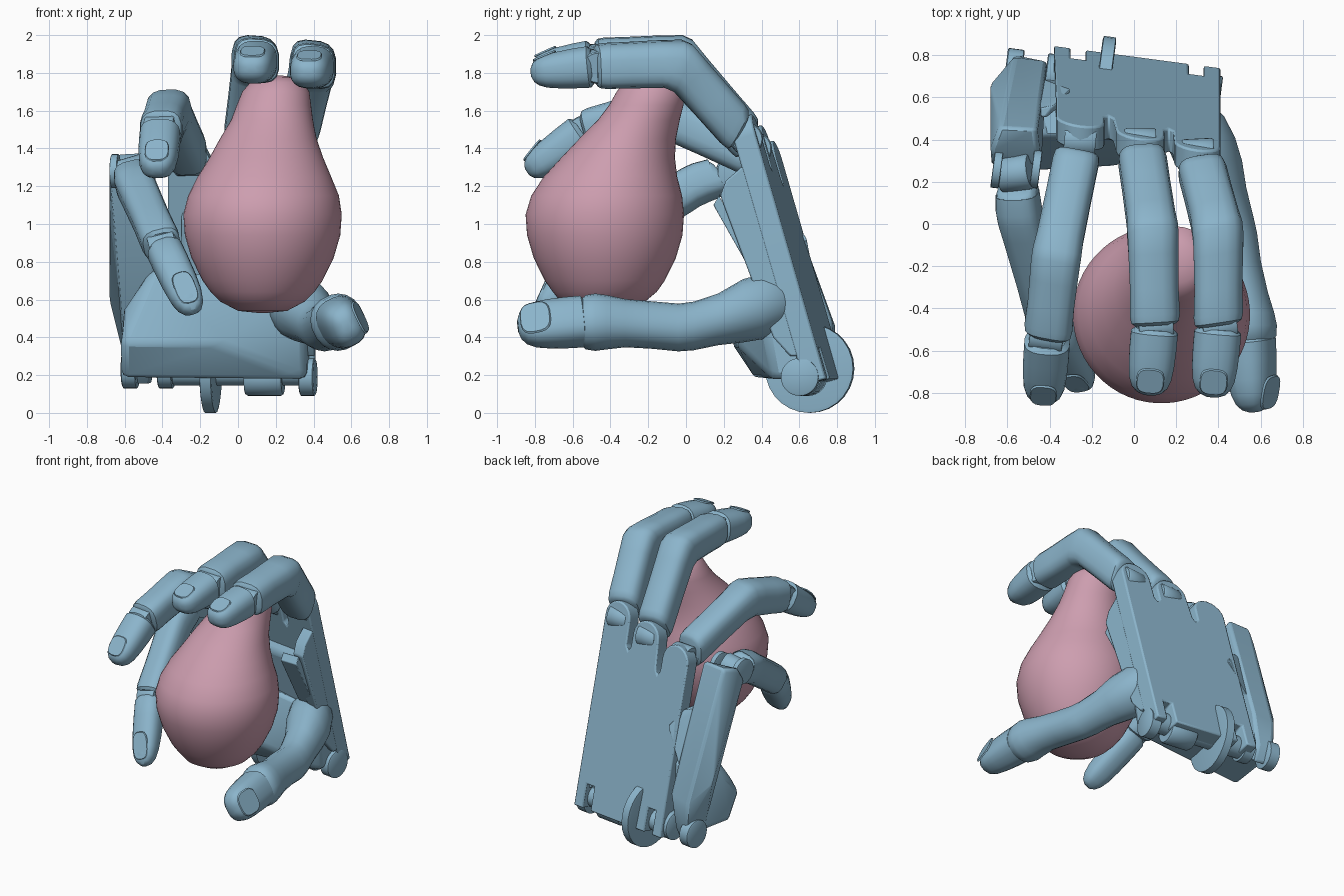
import bpy, bmesh, math
from mathutils import Vector as V

cube = bpy.data.objects.get("Cube")
if cube:
    bpy.data.objects.remove(cube)


def material(name, color):
    m = bpy.data.materials.new(name)
    m.use_nodes = True
    m.diffuse_color = color
    m.node_tree.nodes["Principled BSDF"].inputs["Base Color"].default_value = color
    return m


BLUE = material("steel blue", (0.26, 0.46, 0.60, 1))
PINK = material("dusty pink", (0.61, 0.34, 0.43, 1))


def finish(name, bm, mat=BLUE, angle=38):
    bmesh.ops.recalc_face_normals(bm, faces=bm.faces)
    me = bpy.data.meshes.new(name)
    bm.to_mesh(me)
    bm.free()
    me.materials.append(mat)
    me.shade_smooth()
    me.set_sharp_from_angle(angle=math.radians(angle))
    ob = bpy.data.objects.new(name, me)
    bpy.context.collection.objects.link(ob)
    return ob


def bevel(ob, width, segments=2):
    mod = ob.modifiers.new("soft edges", "BEVEL")
    mod.width, mod.segments = width, segments
    mod.limit_method = "ANGLE"
    return ob


def loft(name, rings, side, mat=BLUE, sides=20, power=2.0):
    """Skin rings of (centre, half width, half height, up)."""
    bm = bmesh.new()
    loops = []
    for c, rx, ry, up in rings:
        loop = []
        for i in range(sides):
            a = 2 * math.pi * (i + 0.5) / sides
            x, y = math.cos(a), math.sin(a)
            x = math.copysign(abs(x) ** (2 / power), x) * rx
            y = math.copysign(abs(y) ** (2 / power), y) * ry
            loop.append(bm.verts.new(V(c) + side * x + up * y))
        loops.append(loop)
    for a, b in zip(loops, loops[1:]):
        for i in range(sides):
            j = (i + 1) % sides
            bm.faces.new((a[i], a[j], b[j], b[i]))
    bm.faces.new(loops[0])
    bm.faces.new(loops[-1])
    return finish(name, bm, mat)


def frame(a, b, side):
    d = (b - a).normalized()
    side = (side - d * side.dot(d)).normalized()
    return d, side, d.cross(side)


def barrel(name, centre, axis, radius, width):
    axis = axis.normalized()
    s = axis.orthogonal().normalized()
    rings = [(centre + axis * width * t, radius * k, radius * k, axis.cross(s))
             for t, k in ((-.5, .92), (-.44, 1), (.44, 1), (.5, .92))]
    return loft(name, rings, s, sides=28)


def hull(name, points, soft=0.02):
    bm = bmesh.new()
    for p in points:
        bm.verts.new(p)
    res = bmesh.ops.convex_hull(bm, input=bm.verts)
    bmesh.ops.delete(bm, geom=list({g for g in res["geom_interior"]
                                    if isinstance(g, bmesh.types.BMVert)}), context="VERTS")
    bmesh.ops.dissolve_limit(bm, angle_limit=0.03, verts=bm.verts, edges=bm.edges)
    return bevel(finish(name, bm), soft)


TIP = ((0, .8), (.06, 1), (.3, 1), (.55, .97), (.75, .9), (.88, .76), (.96, .54), (1, .25))


def fingertip(name, a, b, r, side, flat=1.0, nail=1.0):
    d, s, u = frame(a, b, side)
    rings = [(a.lerp(b, t), r * k, r * k * flat * (1 - .18 * t), u) for t, k in TIP]
    loft(name + "_tip", rings, s, power=2.6)
    # Nail: a thin rounded plate lying on the back of the tip
    d2 = (d - u * .3).normalized()
    u2 = d2.cross(s)
    c = a.lerp(b, .76) + u * (r * .745 * flat)
    half, wide = (b - a).length * .2 * nail, r * .6 * nail
    loft(name + "_nail", [(c - u2 * .004, wide, half, d2),
                          (c + u2 * .005, wide * .92, half * .94, d2)], s, power=3)


def finger(name, joints, side, r):
    k, p, d, t = [V(j) for j in joints]
    side = V(side).normalized()
    d1, s, u1 = frame(k, p, side)
    d2, _, u2 = frame(p, d, side)
    barrel(name + "_knuckle", k, side, .085, .15)
    # Lower and middle segments, mitred where they bend; the collar slants back
    miter = (u1 + u2) / (1 + u1.dot(u2))
    slant = u1 + d1 * .35
    rings = [(k + d1 * .06, r * .78, r * .78, slant), (k + d1 * .075, r * .93, r * .95, slant),
             (k + d1 * .115, r * .98, r, slant), (k.lerp(p, .5), r * .98, r, u1),
             (p - d1 * .1, r, r * 1.02, u1), (p - d1 * .03, r * 1.05, r * 1.05, miter),
             (p + d2 * .03, r * 1.05, r * 1.05, miter), (p + d2 * .1, r * 1.03, r * 1.06, u2),
             (p.lerp(d, .6), r, r * 1.03, u2), (d - d2 * .05, r * 1.03, r * 1.02, u2),
             (d - d2 * .015, r * .98, r * .97, u2), (d, r * .8, r * .8, u2)]
    loft(name + "_segments", rings, s, sides=16, power=3)
    barrel(name + "_end_joint", d, s, r * .72, r * 1.4)
    fingertip(name, d + (t - d).normalized() * .015, t, r * .96, side)


# Pear: stacked rings that drift towards the stem
pear = [(.13, -.44, .53, .03), (.13, -.44, .54, .13), (.13, -.44, .59, .225),
        (.13, -.43, .64, .275), (.13, -.43, .70, .318), (.13, -.43, .82, .377),
        (.13, -.43, .94, .412), (.13, -.43, 1.05, .42), (.135, -.42, 1.15, .40),
        (.14, -.40, 1.25, .354), (.15, -.36, 1.35, .302), (.16, -.31, 1.45, .257),
        (.18, -.25, 1.55, .217), (.19, -.21, 1.63, .197), (.20, -.19, 1.70, .178),
        (.205, -.19, 1.75, .14), (.21, -.19, 1.775, .09), (.21, -.19, 1.785, .03)]
loft("pear", [((x, y, z), r, r, V((0, 1, 0))) for x, y, z, r in pear], V((1, 0, 0)), PINK, 56)

# Fingers: knuckle, middle joint, end joint, tip
finger("index", ((.305, .32, 1.45), (.40, -.04, 1.85), (.40, -.48, 1.835), (.37, -.82, 1.80)),
       (1, .05, 0), .117)
finger("middle", ((.03, .37, 1.40), (.09, -.04, 1.875), (.10, -.48, 1.865), (.07, -.81, 1.82)),
       (1, 0, 0), .117)
finger("ring", ((-.255, .40, 1.34), (-.37, -.16, 1.595), (-.41, -.53, 1.49), (-.43, -.84, 1.275)),
       (1, -.1, 0), .113)
finger("little", ((-.56, .24, 1.27), (-.545, .05, 1.21), (-.40, -.46, .885), (-.235, -.775, .535)),
       (1, .15, .3), .101)

# Thumb: one organic shaft and a broad tip
side = V((.45, 0, -.9)).normalized()
shaft = [(.27, .57, .59, .10), (.28, .51, .59, .15), (.31, .41, .565, .172), (.35, .30, .54, .165),
         (.40, .17, .495, .135), (.44, .04, .46, .127), (.46, -.04, .452, .125),
         (.48, -.18, .465, .124), (.51, -.32, .475, .126), (.525, -.42, .48, .142),
         (.53, -.48, .48, .15), (.535, -.53, .48, .142), (.54, -.57, .48, .11)]
up = V((0, -1, 0)).cross(side)
loft("thumb_shaft", [((x, y, z), r, r * .95, up) for x, y, z, r in shaft], side, power=2.2)
fingertip("thumb", V((.54, -.53, .485)), V((.575, -.89, .46)), .132, side, .92, 1.15)


# Palm frame: u across, v up the leaning plate, w out of the back
def palm(u, v, w):
    return V((u, .79 - .133 * u - .277 * v + .96 * w, .2 + .96 * v + .26 * w))


# Back plate with notches below, three rounded knuckle lobes and slots between them
outline = [(-.38, -.02)]
for u in (-.3, .26):
    outline += [(u, -.02), (u, .15), (u + .07, .15), (u + .07, -.02)]
outline += [(.41, -.02)]
for cu, cv, r in ((.3, 1.33, .11), (.03, 1.265, .115), (-.255, 1.18, .115)):
    if cu < .3:
        outline += [(cu + r + .04, cv - .1), (cu + r + .02, cv - .13), (cu + r, cv - .1)]
    outline += [(cu + r * math.cos(a * math.pi / 10), cv + r * math.sin(a * math.pi / 10))
                for a in range(11)]
outline += [(-.37, .9)]
bm = bmesh.new()
face = bm.faces.new([bm.verts.new(palm(u, v, 0)) for u, v in outline])
new = bmesh.ops.extrude_face_region(bm, geom=[face])["geom"]
bmesh.ops.translate(bm, verts=[g for g in new if isinstance(g, bmesh.types.BMVert)],
                    vec=palm(0, 0, -.12) - palm(0, 0, 0))
bevel(finish("palm_plate", bm, angle=30), .01)

# Thick wall of the palm on the index side, and a shallow pad across it
wall = [(.36, 1.36), (.21, 1.23), (.18, 1.15), (.36, .75), (.46, .4), (.55, .3), (.66, .3)]
hull("palm_wall", [(x, y + (.41 - x) * .133, z) for x in (.32, .408) for y, z in wall], .01)
hull("palm_pad", [palm(u, v, w) for u in (-.3, .3)
                  for v, w in ((.3, -.05), (1.0, -.05), (.35, -.2), (.9, -.17))], .03)
hull("palm_shield", [(x, y, z) for x in (.25, .38) for y, z in
                     ((.145, 1.1), (.175, 1.15), (.36, .72), (.40, .74))], .005)

# Heel of the hand
hull("palm_heel", [(-.62, .36, .19), (.36, .46, .18), (-.60, .70, .22), (.38, .64, .18),
                   (-.62, .24, .37), (-.1, .27, .36), (.36, .42, .40), (-.61, .40, .55),
                   (-.45, .42, .77), (-.2, .40, .67), (.34, .42, .66), (-.5, .66, .68),
                   (.38, .62, .62)], .035)

# Little finger plate, its lower pivot and a small gusset
hull("little_plate", [(-.57, .79, .46), (-.41, .77, .50), (-.68, .66, .60), (-.45, .62, .55),
                      (-.56, .80, .28), (-.45, .77, .26), (-.60, .62, .28), (-.45, .58, .26),
                      (-.55, .74, .15), (-.46, .72, .15),
                      (-.64, .46, 1.37), (-.46, .45, 1.38), (-.68, .35, 1.34),
                      (-.675, .28, 1.24), (-.44, .28, 1.26)], .02)
hull("little_gusset", [(-.46, .70, .60), (-.30, .64, .92), (-.38, .56, 1.04), (-.52, .53, 1.08),
                       (-.48, .64, .60), (-.31, .59, .92), (-.42, .50, 1.06)], .01)
across = V((1, -.133, 0))
for i, x in enumerate((-.65, -.465)):
    barrel(f"little_knuckle_cheek_{i}", V((x, .26, 1.28)), across, .09, .04)

# Wrist: rounded lugs along the lower edge and the central disc
for i, (x, width, z) in enumerate(((.37, .08, .19), (.14, .2, .19), (-.38, .08, .23),
                                   (-.57, .08, .23))):
    barrel(f"wrist_lug_{i}", V((x, .655 - .133 * x, z)), across, .1, width)
barrel("wrist_bar", V((0, .66, .22)), across, .075, .8)
barrel("wrist_disc", V((-.145, .655, .235)), across, .235, .065)
